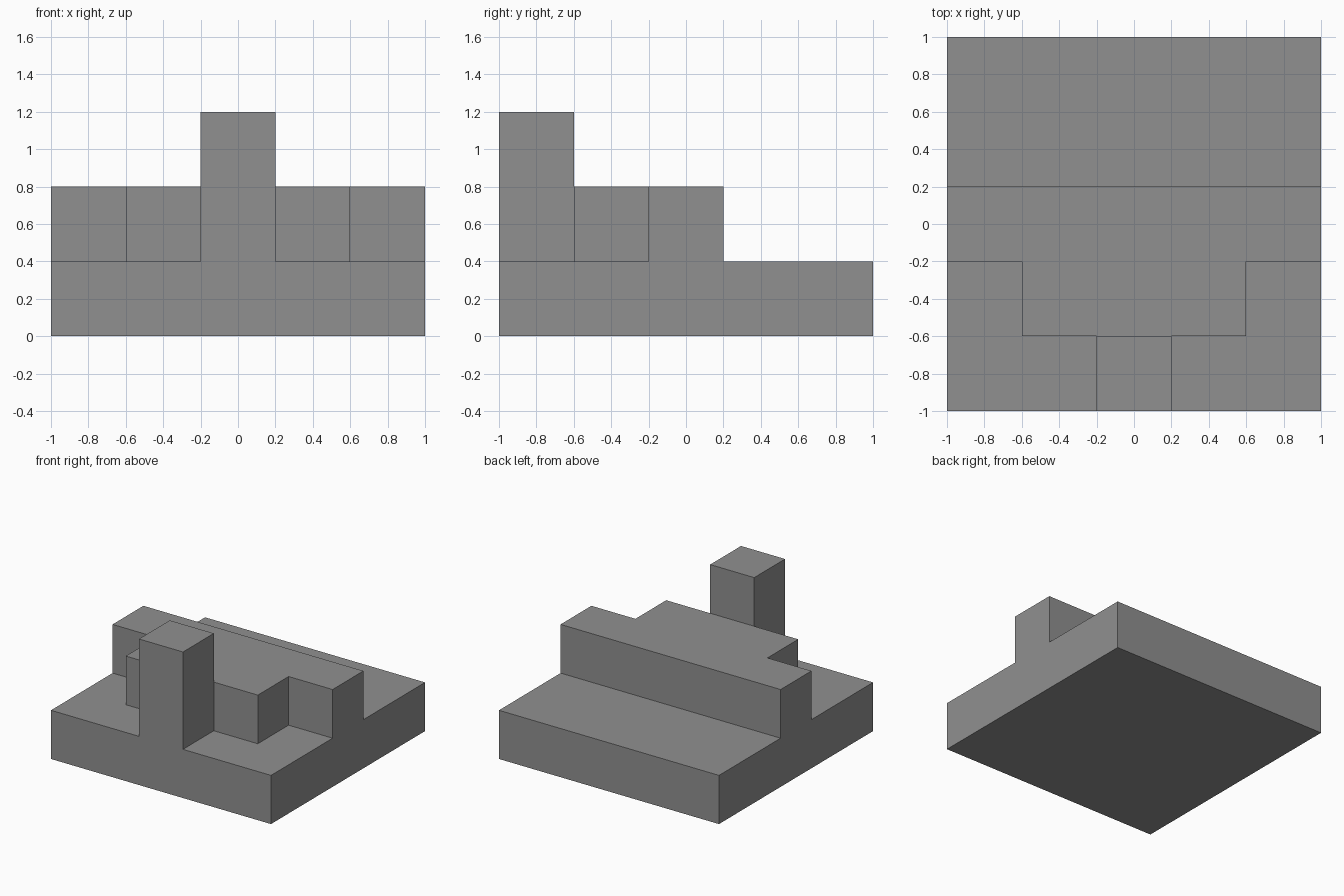
import bpy
import bmesh

STEP = 0.4  # size of one grid cell and of one level

old = bpy.data.objects.get("Cube")
if old:
    bpy.data.objects.remove(old, do_unlink=True)

grey = bpy.data.materials.new("plain_grey")
grey.use_nodes = True
colour = (0.28, 0.28, 0.28, 1)
grey.diffuse_color = colour
grey.node_tree.nodes["Principled BSDF"].inputs["Base Color"].default_value = colour


def everywhere(x, y):
    return True


def raised_step(x, y):
    wall = abs(y) < 0.2
    landing = abs(x) < 0.6 and -0.6 < y < 0
    return wall or landing or front_post(x, y)


def front_post(x, y):
    return abs(x) < 0.2 and y < -0.6


def raise_cells(bm, level, rule, keep_floor=False):
    """Pull the cells on one level that match the rule up by one level."""
    bm.normal_update()
    cells = []
    for face in bm.faces:
        c = face.calc_center_median()
        if abs(face.normal.z) > 0.5 and abs(c.z - level * STEP) < 0.01 and rule(c.x, c.y):
            cells.append(face)
    result = bmesh.ops.extrude_face_region(bm, geom=cells, use_keep_orig=keep_floor)
    verts = [g for g in result["geom"] if isinstance(g, bmesh.types.BMVert)]
    bmesh.ops.translate(bm, verts=verts, vec=(0, 0, STEP))


# Square footprint, then base slab, raised step and front post
bm = bmesh.new()
bmesh.ops.create_grid(bm, x_segments=5, y_segments=5, size=1)
raise_cells(bm, 0, everywhere, keep_floor=True)
raise_cells(bm, 1, raised_step)
raise_cells(bm, 2, front_post)

# Merge coplanar cells into clean flat faces
bmesh.ops.recalc_face_normals(bm, faces=bm.faces)
bmesh.ops.dissolve_limit(bm, angle_limit=0.01, verts=bm.verts, edges=bm.edges)

mesh = bpy.data.meshes.new("stepped_block")
bm.to_mesh(mesh)
bm.free()
mesh.materials.append(grey)
block = bpy.data.objects.new("stepped_block", mesh)
bpy.context.collection.objects.link(block)
